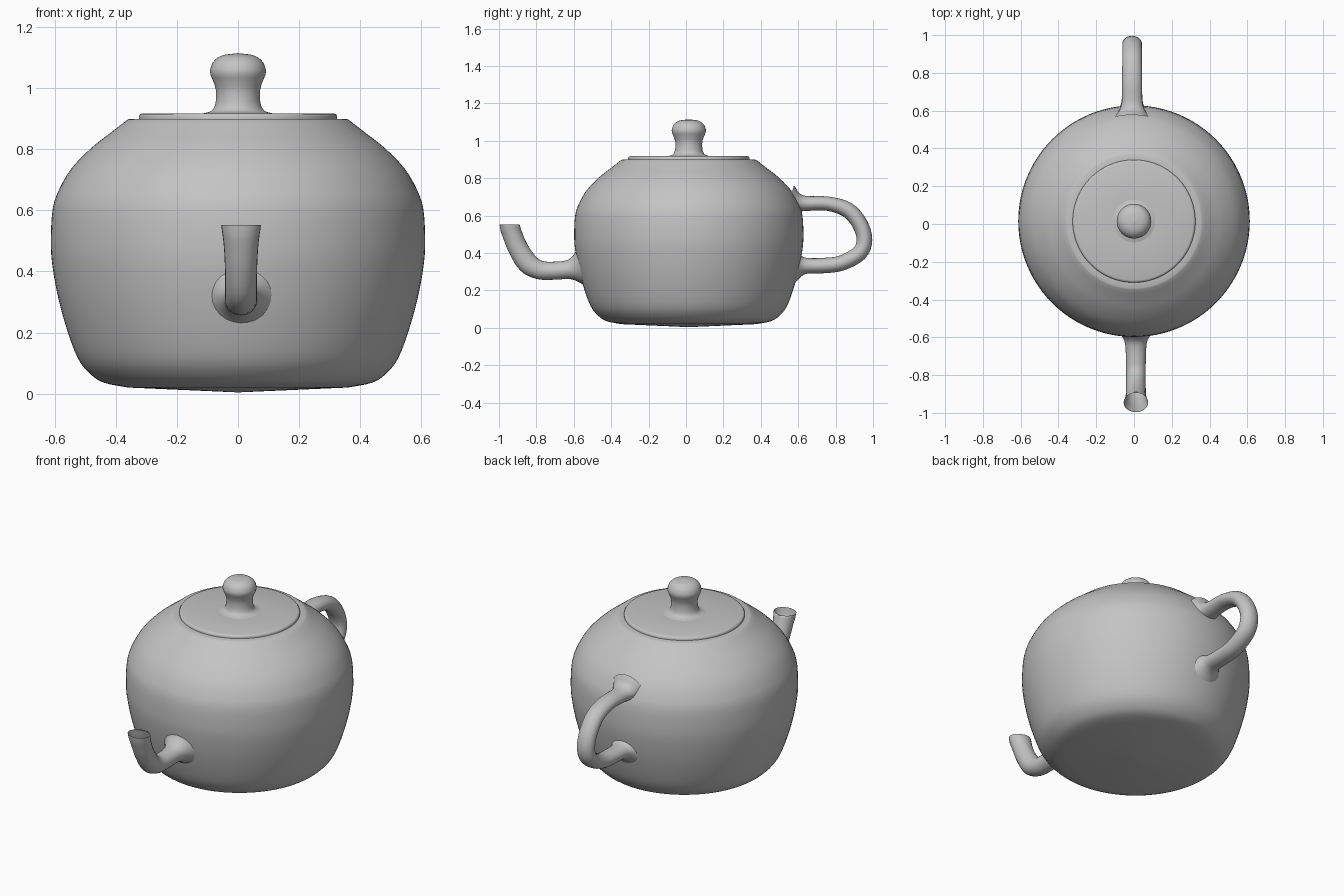
import bpy, math
from mathutils import Vector

if "Cube" in bpy.data.objects:
    bpy.data.objects.remove(bpy.data.objects["Cube"])

CY = 0.015  # the round parts sit slightly behind the origin
grey = bpy.data.materials.new("plain_grey")
grey.diffuse_color = (0.55, 0.55, 0.55, 1)
grey.use_nodes = True
grey.node_tree.nodes["Principled BSDF"].inputs["Base Color"].default_value = grey.diffuse_color


def smooth_path(pts, n):
    """Catmull-Rom interpolation through tuples of any length."""
    p = [Vector(q) for q in pts]
    p = [2 * p[0] - p[1]] + p + [2 * p[-1] - p[-2]]
    out = []
    for a, b, c, d in zip(p, p[1:], p[2:], p[3:]):
        for k in range(n):
            t = k / n
            out.append(0.5 * (2 * b + (c - a) * t + (2 * a - 5 * b + 4 * c - d) * t * t
                              + (3 * b - a - 3 * c + d) * t ** 3))
    return out + [p[-2]]


def skin(name, rings, angle=40):
    """Join equal rings of points into a smooth-shaded surface."""
    m = len(rings[0])
    faces = [(i * m + j, i * m + (j + 1) % m, (i + 1) * m + (j + 1) % m, (i + 1) * m + j)
             for i in range(len(rings) - 1) for j in range(m)]
    me = bpy.data.meshes.new(name)
    me.from_pydata([v for r in rings for v in r], [], faces)
    me.materials.append(grey)
    ob = bpy.data.objects.new(name, me)
    bpy.context.collection.objects.link(ob)
    bpy.ops.object.select_all(action='DESELECT')
    ob.select_set(True)
    bpy.context.view_layer.objects.active = ob
    bpy.ops.object.shade_smooth_by_angle(angle=math.radians(angle))
    return ob


def lathe(name, profile, seg=96):
    ang = [2 * math.pi * k / seg for k in range(seg)]
    return skin(name, [[(r * math.cos(a), CY + r * math.sin(a), z) for a in ang]
                       for r, z in profile])


def tube(name, x, pts, n=4, seg=24):
    """Sweep an ellipse along (y, z, half width in x, half thickness)."""
    path = smooth_path([Vector(p) for p in pts], n)
    rings = []
    for i, (y, z, rx, rn) in enumerate(path):
        a, b = path[max(i - 1, 0)], path[min(i + 1, len(path) - 1)]
        t = Vector((0, b[0] - a[0], b[1] - a[1])).normalized()
        u = Vector((1, 0, 0))
        v = t.cross(u)
        c = Vector((x, y, z))
        rings.append([c + u * rx * math.cos(w) + v * rn * math.sin(w)
                      for w in (2 * math.pi * k / seg for k in range(seg))])
    return rings, name


# round pot with a flat shoulder
wall = smooth_path([(0.36, 0.02), (0.44, 0.036), (0.487, 0.067), (0.524, 0.115), (0.557, 0.2),
                    (0.588, 0.31), (0.608, 0.42), (0.613, 0.5), (0.607, 0.605), (0.585, 0.67),
                    (0.545, 0.738), (0.48, 0.805), (0.42, 0.852), (0.362, 0.897)], 3)
lathe("pot_body", [(0.0005, 0.004)] + [tuple(p) for p in wall] + [(0.355, 0.9), (0.322, 0.9)])

# thin lid disc
lathe("lid", [(0.325, 0.899), (0.325, 0.909), (0.321, 0.915), (0.312, 0.918), (0.11, 0.918)])

# lid knob
knob = smooth_path([(0.112, 0.918), (0.086, 0.927), (0.074, 0.95), (0.072, 0.99), (0.08, 1.02),
                    (0.09, 1.045), (0.09, 1.065), (0.078, 1.09), (0.05, 1.108), (0.0005, 1.115)], 4)
lathe("lid_knob", [tuple(p) for p in knob])

# spout, open at the lip
rings, name = tube("spout", 0.01, [
    (-0.555, 0.325, 0.11, 0.11), (-0.59, 0.318, 0.077, 0.072), (-0.63, 0.312, 0.058, 0.051),
    (-0.70, 0.306, 0.053, 0.048), (-0.78, 0.309, 0.052, 0.05), (-0.845, 0.345, 0.052, 0.056),
    (-0.895, 0.42, 0.053, 0.054), (-0.925, 0.49, 0.057, 0.053), (-0.945, 0.55, 0.065, 0.054)])
for p in rings[-1]:
    p.z = 0.552  # level lip
skin(name, rings, 60)

# loop handle, flared where it meets the pot
rings, name = tube("handle", -0.01, [
    (0.555, 0.68, 0.10, 0.085), (0.595, 0.67, 0.072, 0.053), (0.645, 0.665, 0.055, 0.04),
    (0.76, 0.664, 0.053, 0.038), (0.865, 0.63, 0.052, 0.042), (0.93, 0.555, 0.052, 0.042),
    (0.954, 0.47, 0.052, 0.042), (0.925, 0.398, 0.052, 0.042), (0.83, 0.346, 0.052, 0.041),
    (0.73, 0.333, 0.053, 0.041), (0.65, 0.332, 0.056, 0.042), (0.615, 0.331, 0.07, 0.056),
    (0.585, 0.33, 0.10, 0.085)])
skin(name, rings, 60)
